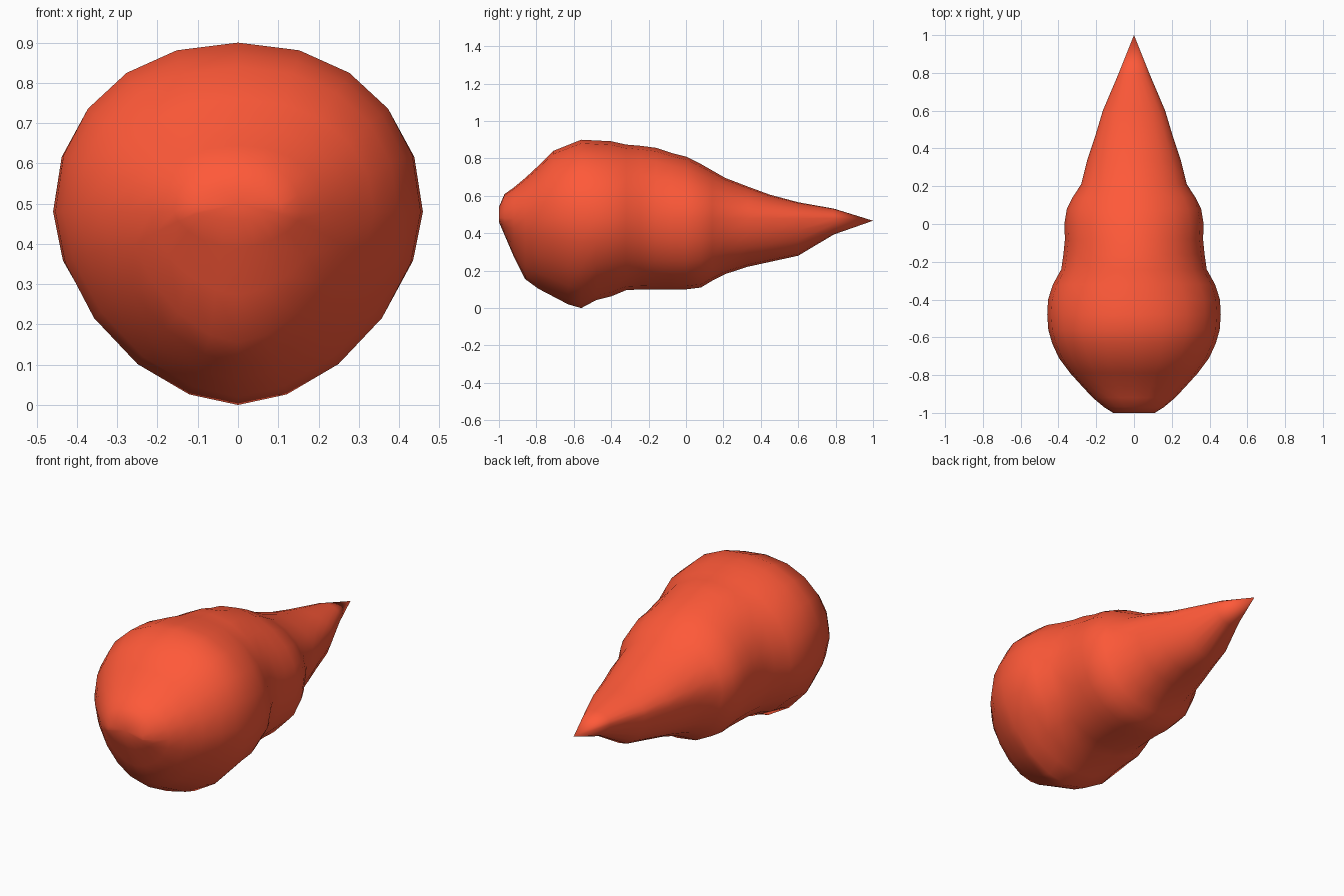
import bpy, bmesh, math

if "Cube" in bpy.data.objects:
    bpy.data.objects.remove(bpy.data.objects["Cube"])

# Silhouettes read along the length (y, value)
TOP = [(-1, .54), (-.97, .61), (-.87, .68), (-.83, .74), (-.77, .77), (-.71, .84),
       (-.56, .90), (-.36, .89), (-.31, .87), (-.18, .865), (-.12, .84), (0, .81),
       (.08, .77), (.22, .69), (.52, .58), (.8, .53), (1, .468)]
BOTTOM = [(-1, .46), (-.88, .18), (-.84, .13), (-.63, .02), (-.56, 0), (-.5, .04),
          (-.43, .05), (-.31, .10), (0, .10), (.08, .11), (.18, .17), (.28, .21),
          (.6, .28), (.78, .39), (1, .465)]
WIDTH = [(-1, .11), (-.95, .19), (-.8, .33), (-.68, .42), (-.53, .462), (-.4, .455),
         (-.29, .42), (-.24, .385), (-.1, .365), (.04, .37), (.11, .345), (.21, .28),
         (.33, .25), (.45, .21), (.6, .165), (.8, .08), (1, .002)]
# Roundness of the upper and lower half of the section (1 = ellipse, more = keeled)
UPPER = [(-1, .95), (-.6, .92), (-.3, 1), (0, 1.04), (.4, 1.04), (1, 1)]
LOWER = [(-1, 1.15), (-.75, 1.2), (-.5, 1.1), (-.25, 1), (.1, .94), (.4, .95), (1, 1)]
STATIONS = [-1, -.97, -.92, -.86, -.79, -.71, -.63, -.56, -.48, -.4, -.32, -.24,
            -.16, -.08, 0, .08, .14, .21, .33, .45, .6, .79]
SIDES = 20


def sample(profile, y):
    for (y0, v0), (y1, v1) in zip(profile, profile[1:]):
        if y <= y1:
            return v0 + (v1 - v0) * (y - y0) / (y1 - y0)
    return profile[-1][1]


def power(v, e):
    return math.copysign(abs(v) ** e, v)


# Body: rounded rings lofted from the blunt front to the pointed tail
bm = bmesh.new()
rings = []
for y in STATIONS:
    top, bot, half = sample(TOP, y), sample(BOTTOM, y), sample(WIDTH, y)
    mid = max(min(.48, top - .03), bot + .02)
    ring = []
    for i in range(SIDES):
        a = 2 * math.pi * i / SIDES
        c, s = math.cos(a), math.sin(a)
        e = sample(UPPER if s > 0 else LOWER, y)
        height = top - mid if s > 0 else mid - bot
        ring.append(bm.verts.new((half * power(c, e), y, mid + height * power(s, e))))
    rings.append(ring)

for a, b in zip(rings, rings[1:]):
    for i in range(SIDES):
        j = (i + 1) % SIDES
        bm.faces.new((a[i], a[j], b[j], b[i]))

# Blunt front cap and tail point
nose = bm.verts.new((0, -1, .5))
tip = bm.verts.new((0, 1, .467))
for i in range(SIDES):
    j = (i + 1) % SIDES
    bm.faces.new((nose, rings[0][j], rings[0][i]))
    bm.faces.new((tip, rings[-1][i], rings[-1][j]))
bmesh.ops.recalc_face_normals(bm, faces=bm.faces)
for f in bm.faces:
    f.smooth = True

mesh = bpy.data.meshes.new("tapered_body")
bm.to_mesh(mesh)
bm.free()
body = bpy.data.objects.new("tapered_body", mesh)
bpy.context.collection.objects.link(body)

# Warm red surface
red = bpy.data.materials.new("warm_red")
red.diffuse_color = (1, .1, .04, 1)
red.use_nodes = True
red.node_tree.nodes["Principled BSDF"].inputs["Base Color"].default_value = red.diffuse_color
mesh.materials.append(red)
